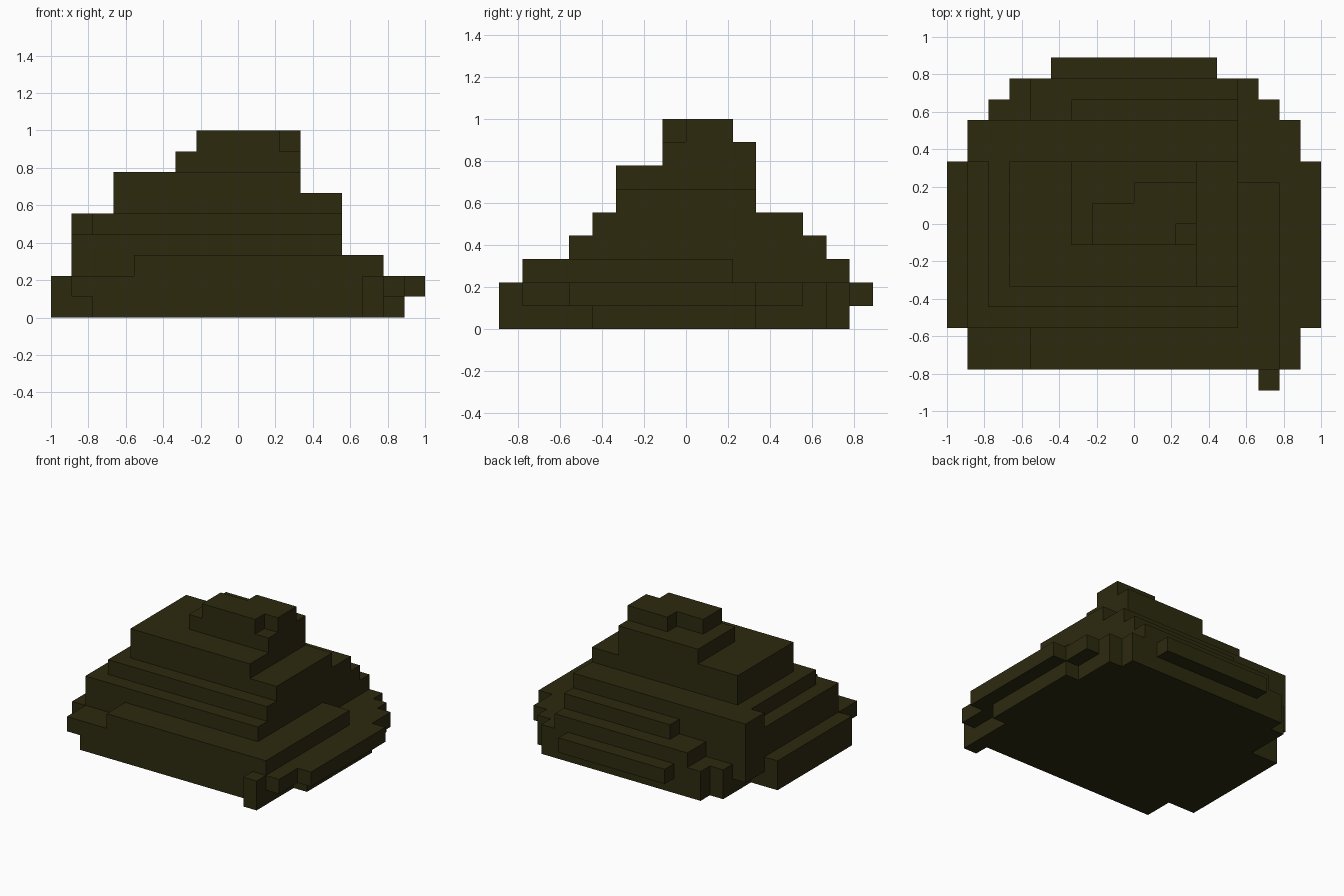
import bpy, bmesh, math

if "Cube" in bpy.data.objects:
    bpy.data.objects.remove(bpy.data.objects["Cube"])

U = 1 / 9                      # size of one block
cells = set()


def fill(z0, z1, *rects):
    """Fill blocks for each (x0, x1, y0, y1) rectangle between two heights."""
    for x0, x1, y0, y1 in rects:
        cells.update((x, y, z) for x in range(x0, x1)
                     for y in range(y0, y1) for z in range(z0, z1))


# Foot, slightly undercut
fill(0, 1, (-7, 7, -7, 6), (-6, 6, 6, 7), (-9, 7, -5, 3), (7, 8, -4, 3))
# Wide rounded skirt
fill(1, 2, (-8, 8, -7, 5), (-9, 9, -5, 3), (-7, 7, 5, 6), (-6, 6, 6, 7), (-4, 4, 7, 8))
# Small stub at the front right
fill(0, 2, (6, 7, -8, -7))
# Lower steps
fill(2, 3, (-8, 5, -5, 5), (-5, 5, 5, 7), (-5, 7, -7, -5), (5, 7, -5, 2))
fill(3, 4, (-8, 5, -5, 5), (-3, 5, 5, 6))
fill(4, 5, (-7, 5, -4, 5), (-8, -7, 3, 5))
# Upper steps
fill(5, 6, (-6, 5, -3, 3))
fill(6, 7, (-6, 3, -3, 3))
fill(7, 8, (-3, 3, -1, 3))
# Peak
fill(8, 9, (-2, 2, -1, 1), (2, 3, 0, 1), (0, 3, 1, 2))

# Outer skin of all blocks
bm = bmesh.new()
verts = {}


def vert(p):
    if p not in verts:
        verts[p] = bm.verts.new([c * U for c in p])
    return verts[p]


for cell in sorted(cells):
    for axis in range(3):
        for side in (0, 1):
            n = list(cell)
            n[axis] += 2 * side - 1
            if tuple(n) in cells:
                continue
            a, b = (axis + 1) % 3, (axis + 2) % 3
            ring = []
            for da, db in ((0, 0), (1, 0), (1, 1), (0, 1)):
                p = list(cell)
                p[axis] += side
                p[a] += da
                p[b] += db
                ring.append(vert(tuple(p)))
            bm.faces.new(ring if side else ring[::-1])

# Merge flat areas into large faces
bmesh.ops.dissolve_limit(bm, angle_limit=math.radians(1), verts=bm.verts[:], edges=bm.edges[:])

mesh = bpy.data.meshes.new("stepped_mound")
bm.to_mesh(mesh)
bm.free()
mat = bpy.data.materials.new("dark olive")
mat.diffuse_color = (0.026, 0.023, 0.0047, 1)
mat.use_nodes = True
mat.node_tree.nodes["Principled BSDF"].inputs["Base Color"].default_value = mat.diffuse_color
mesh.materials.append(mat)
mound = bpy.data.objects.new("stepped_mound", mesh)
bpy.context.collection.objects.link(mound)
